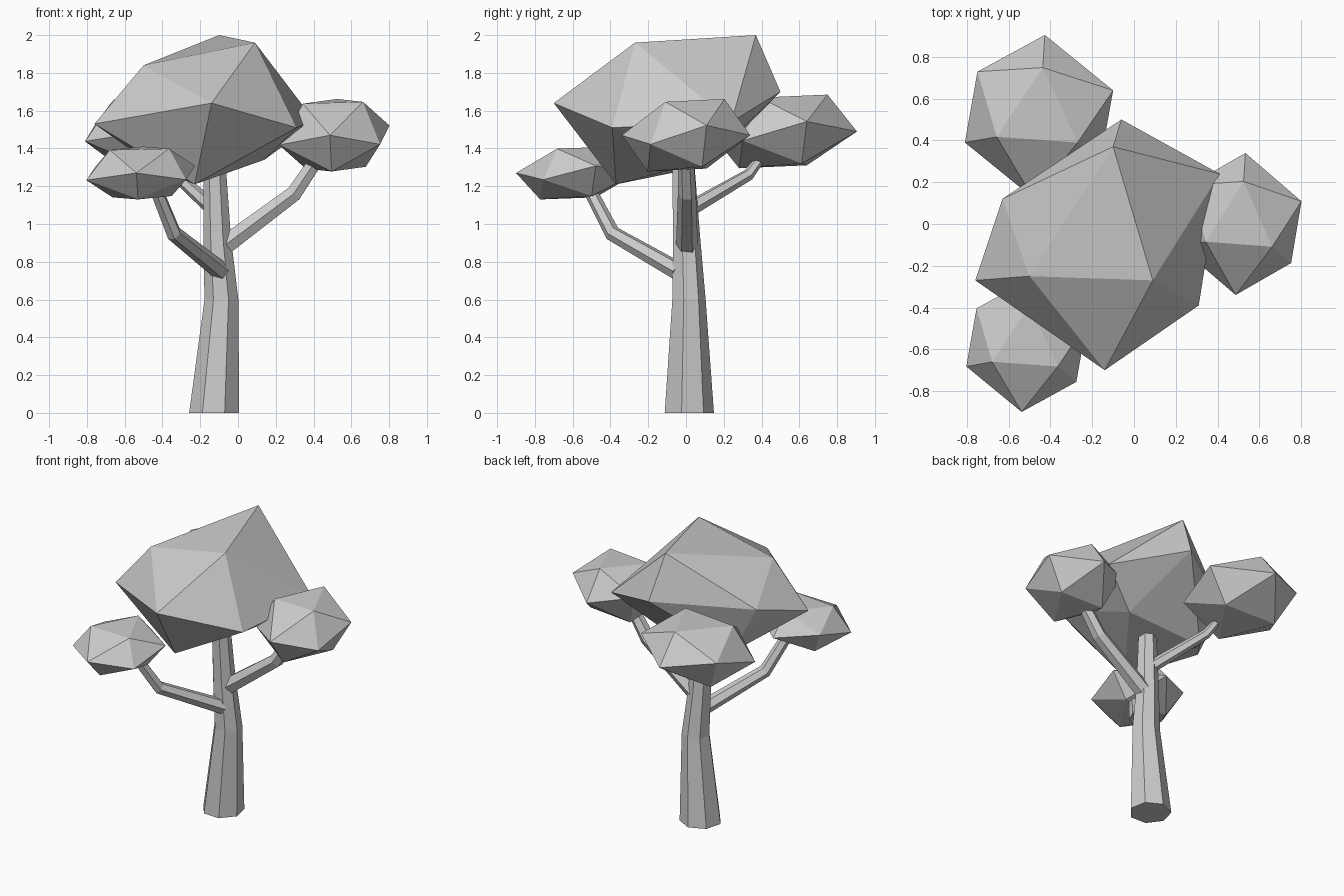
import bpy, bmesh, math
from mathutils import Vector

if "Cube" in bpy.data.objects:
    bpy.data.objects.remove(bpy.data.objects["Cube"])


def finish(bm, name):
    bmesh.ops.recalc_face_normals(bm, faces=bm.faces)
    mesh = bpy.data.meshes.new(name)
    bm.to_mesh(mesh)
    bm.free()
    obj = bpy.data.objects.new(name, mesh)
    bpy.context.collection.objects.link(obj)


def tube(name, path, radii, sides, start=0.0, level=False):
    """Tapered faceted limb along a path; level keeps the rings horizontal."""
    bm = bmesh.new()
    pts = [Vector(p) for p in path]
    rings = []
    for i, (p, r) in enumerate(zip(pts, radii)):
        before, after = pts[max(i - 1, 0)], pts[min(i + 1, len(pts) - 1)]
        q = (after - before).to_track_quat('Z', 'Y')
        ring = []
        for k in range(sides):
            a = math.radians(start) + math.tau * k / sides
            v = Vector((r * math.cos(a), r * math.sin(a), 0))
            ring.append(bm.verts.new(p + (v if level else q @ v)))
        rings.append(ring)
    for lo, hi in zip(rings, rings[1:]):
        for k in range(sides):
            n = (k + 1) % sides
            bm.faces.new((lo[k], lo[n], hi[n], hi[k]))
    bm.faces.new(rings[0])
    bm.faces.new(rings[-1])
    finish(bm, name)


def clump(name, points):
    """Faceted foliage mass as the hull of its corner points."""
    bm = bmesh.new()
    for p in points:
        bm.verts.new(p)
    bmesh.ops.convex_hull(bm, input=bm.verts)
    finish(bm, name)


# Seven-sided leaning trunk
tube("trunk",
     [(-.125, .012, 0), (-.087, .012, .6), (-.11, 0, .93), (-.127, -.02, 1.4)],
     [.136, .092, .075, .058], 7, -15, level=True)

# Bent branches
tube("right_branch", [(-.08, .005, .88), (.295, .005, 1.16), (.43, 0, 1.36)],
     [.058, .048, .04], 6)
tube("front_branch", [(-.09, -.04, .75), (-.34, -.39, .95), (-.44, -.52, 1.2)],
     [.05, .042, .035], 6)
tube("back_branch", [(-.13, .02, 1.08), (-.33, .33, 1.26), (-.39, .42, 1.38)],
     [.042, .032, .022], 6)

# Large irregular crown
clump("main_crown", [
    (-.10, .37, 2.0), (-.50, -.25, 1.84), (.09, -.27, 1.96),
    (-.06, .50, 1.70), (.41, .24, 1.54), (.31, -.39, 1.51),
    (-.14, -.70, 1.64), (-.76, -.27, 1.53), (-.63, .12, 1.65),
    (-.23, -.37, 1.21), (.14, .12, 1.34), (-.45, .12, 1.31)])

# Small clumps: one tilted icosahedron, half its corners mirrored through the centre
half = [(.05, .60, 1), (-.57, -.25, .87), (.52, -.32, .92),
        (.08, 1, 0), (1, .32, .27), (-.83, .55, .25)]
for name, centre, size in [
        ("right_clump", (.51, 0, 1.47), (.292, .34, .192)),
        ("back_clump", (-.455, .515, 1.49), (.355, .39, .195)),
        ("front_clump", (-.515, -.58, 1.27), (.288, .32, .14))]:
    clump(name, [Vector(centre) + Vector(s * h * d for h, d in zip(p, size))
                 for p in half for s in (1, -1)])
